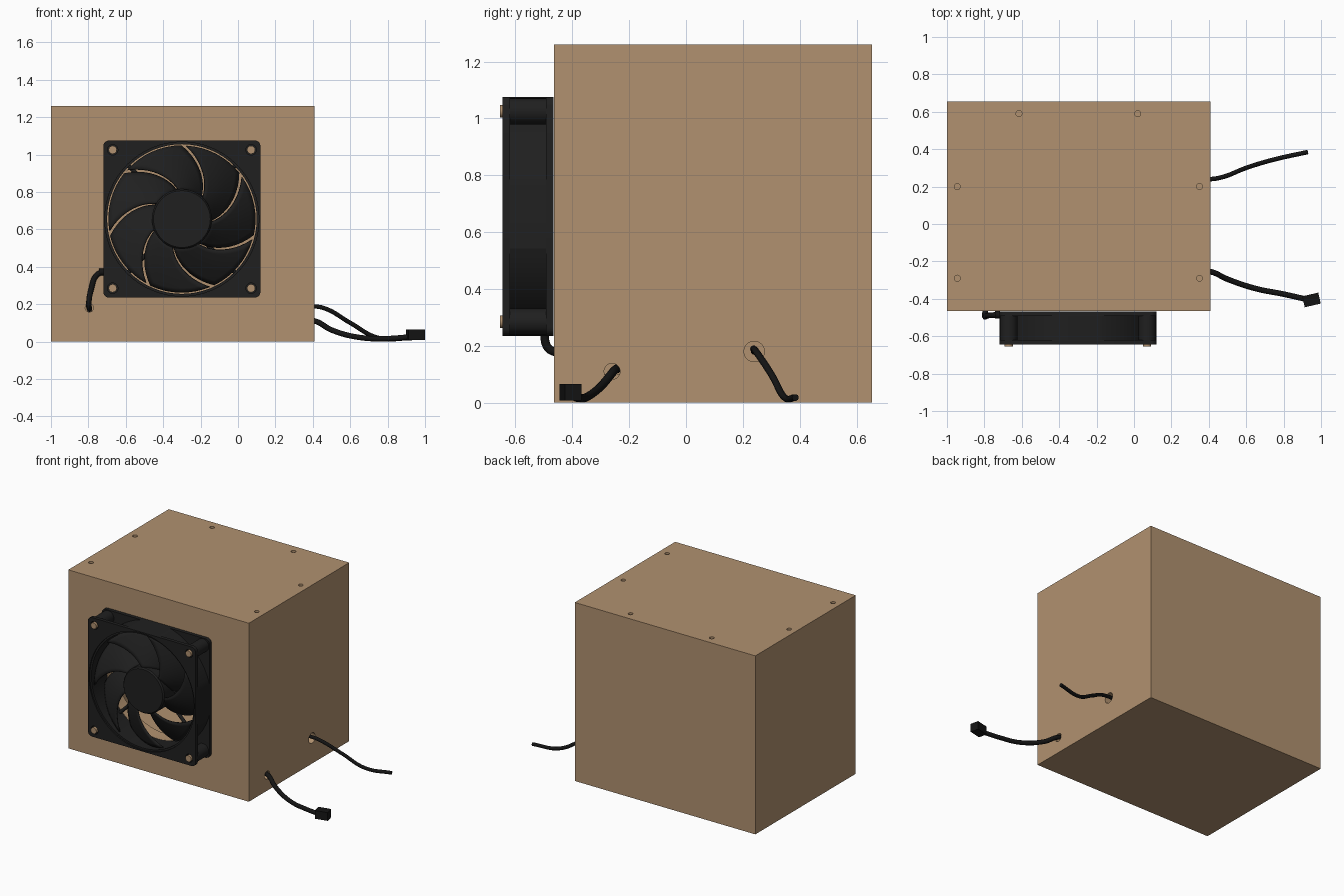
import bpy, bmesh
from math import cos, sin, pi, radians
from mathutils import Matrix, Vector

cube = bpy.data.objects.get("Cube")
if cube:
    bpy.data.objects.remove(cube, do_unlink=True)


def material(name, rgb):
    m = bpy.data.materials.new(name)
    m.use_nodes = True
    m.diffuse_color = (*rgb, 1)
    m.node_tree.nodes["Principled BSDF"].inputs["Base Color"].default_value = (*rgb, 1)
    return m


WOOD = material("tan wood", (0.44, 0.285, 0.16))
PLASTIC = material("black plastic", (0.014, 0.014, 0.014))
RUBBER = material("black rubber", (0.007, 0.007, 0.007))
AXIS = {"x": Matrix.Rotation(pi / 2, 4, "Y"), "y": Matrix.Rotation(pi / 2, 4, "X"), "z": Matrix()}


def make(name, bm, mat, smooth=False):
    bmesh.ops.recalc_face_normals(bm, faces=bm.faces[:])
    me = bpy.data.meshes.new(name)
    bm.to_mesh(me)
    bm.free()
    me.materials.append(mat)
    ob = bpy.data.objects.new(name, me)
    bpy.context.collection.objects.link(ob)
    if smooth:
        shade(ob)
    return ob


def shade(ob):
    bpy.ops.object.select_all(action="DESELECT")
    ob.select_set(True)
    bpy.context.view_layer.objects.active = ob
    bpy.ops.object.shade_smooth_by_angle(angle=radians(35))


def box(name, lo, hi, mat, round_y=0):
    lo, hi = Vector(lo), Vector(hi)
    bm = bmesh.new()
    bmesh.ops.create_cube(bm, size=1)
    bmesh.ops.scale(bm, vec=hi - lo, verts=bm.verts)
    bmesh.ops.translate(bm, vec=(lo + hi) / 2, verts=bm.verts)
    if round_y:
        along = [e for e in bm.edges if abs((e.verts[0].co - e.verts[1].co).y) > 1e-4]
        bmesh.ops.bevel(bm, geom=along, offset=round_y, segments=5, profile=0.5, affect="EDGES")
    return make(name, bm, mat)


def cyl(name, centre, r, length, axis, mat, r2=None, sides=32):
    bm = bmesh.new()
    bmesh.ops.create_cone(bm, cap_ends=True, segments=sides, radius1=r,
                          radius2=r if r2 is None else r2, depth=length)
    bmesh.ops.transform(bm, matrix=Matrix.Translation(centre) @ AXIS[axis], verts=bm.verts)
    return make(name, bm, mat, True)


def cut(ob, cutters, operation="DIFFERENCE"):
    for c in cutters:
        mod = ob.modifiers.new("cut", "BOOLEAN")
        mod.operation, mod.solver, mod.object = operation, "EXACT", c
    deps = bpy.context.evaluated_depsgraph_get()
    me = bpy.data.meshes.new_from_object(ob.evaluated_get(deps))
    ob.modifiers.clear()
    ob.data = me
    for c in cutters:
        bpy.data.objects.remove(c, do_unlink=True)
    shade(ob)


def cable(name, pts, r, mat=RUBBER):
    cu = bpy.data.curves.new(name, "CURVE")
    cu.dimensions, cu.bevel_depth, cu.bevel_resolution = "3D", r, 3
    cu.use_fill_caps = True
    sp = cu.splines.new("BEZIER")
    sp.bezier_points.add(len(pts) - 1)
    for p, co in zip(sp.bezier_points, pts):
        p.co = co
        p.handle_left_type = p.handle_right_type = "AUTO"
    cu.materials.append(mat)
    ob = bpy.data.objects.new(name, cu)
    bpy.context.collection.objects.link(ob)
    return ob


CX, CZ, HALF = -0.30, 0.655, 0.42          # fan centre and half width
FRONT, BACK = -0.645, -0.465               # fan depth range
CORNERS = [(CX + sx * 0.37, CZ + sz * 0.37) for sx in (-1, 1) for sz in (-1, 1)]

# Hollow wooden case with fan opening, cable holes and screw recesses
case = box("wooden_case", (-1, -0.465, 0), (0.41, 0.655, 1.26), WOOD)
cutters = [
    box("cavity", (-0.9, -0.375, 0.1), (0.31, 0.555, 1.16), WOOD),
    cyl("fan_opening", (CX, -0.43, CZ), 0.4, 0.2, "y", WOOD, sides=64),
    cyl("front_cable_hole", (0.37, -0.26, 0.11), 0.028, 0.2, "x", WOOD),
    cyl("rear_cable_hole", (0.37, 0.24, 0.18), 0.036, 0.2, "x", WOOD),
    cyl("fan_cable_hole", (-0.795, -0.43, 0.18), 0.022, 0.2, "y", WOOD),
]
for x, y in [(-0.615, 0.59), (0.02, 0.59), (-0.945, 0.2), (0.35, 0.2), (-0.945, -0.29), (0.35, -0.29)]:
    cutters.append(cyl("screw_recess", (x, y, 1.26), 0.016, 0.06, "z", WOOD, sides=20))
cut(case, cutters)

# Fan frame: two rounded flanges joined by a clipped barrel and corner posts
for name, y0, y1 in [("front_flange", FRONT, FRONT + 0.025), ("rear_flange", BACK - 0.027, BACK - 0.002)]:
    flange = box(name, (CX - HALF, y0, CZ - HALF), (CX + HALF, y1, CZ + HALF), PLASTIC, 0.03)
    tools = [cyl("mouth", (CX, (y0 + y1) / 2, CZ), 0.4, 0.1, "y", PLASTIC, sides=64)]
    if name == "front_flange":
        tools.append(cyl("mouth_step", (CX, y0, CZ), 0.412, 0.02, "y", PLASTIC, sides=64))
    for x, z in CORNERS:
        tools.append(cyl("bolt_hole", (x, (y0 + y1) / 2, z), 0.028, 0.1, "y", PLASTIC, sides=20))
    cut(flange, tools)

barrel = cyl("fan_barrel", (CX, (FRONT + BACK) / 2, CZ), 0.435, 0.135, "y", PLASTIC, sides=96)
cut(barrel, [box("clip", (CX - HALF, -1, CZ - HALF), (CX + HALF, 0, CZ + HALF), PLASTIC)], "INTERSECT")
cut(barrel, [cyl("bore", (CX, -0.55, CZ), 0.4, 0.5, "y", PLASTIC, sides=64)])

for x, z in CORNERS:
    cyl("corner_post", (x, (FRONT + BACK) / 2, z), 0.046, 0.13, "y", PLASTIC)
    cyl("fan_peg", (x, -0.605, z), 0.022, 0.1, "y", WOOD, sides=16)

# Rotor hub with a softened front rim
cyl("rotor_hub", (CX, -0.56, CZ), 0.16, 0.12, "y", PLASTIC, sides=48)
cyl("hub_cap", (CX, -0.625, CZ), 0.16, 0.01, "y", PLASTIC, r2=0.152, sides=48)

# Swept, pitched blades
BLADES, ROWS, COLS = 7, 10, 8
for b in range(BLADES):
    bm = bmesh.new()
    grid = []
    for i in range(ROWS + 1):
        r = 0.15 + 0.242 * i / ROWS
        lead = 88 - 175 * (0.4 - r) + b * 360 / BLADES
        row = []
        for j in range(COLS + 1):
            t = j / COLS
            a = radians(lead - 47.5 * t)
            y = -0.618 + 0.105 * t - 0.012 * sin(pi * t)
            row.append(bm.verts.new((CX + r * cos(a), y, CZ + r * sin(a))))
        grid.append(row)
    for i in range(ROWS):
        for j in range(COLS):
            bm.faces.new((grid[i][j], grid[i + 1][j], grid[i + 1][j + 1], grid[i][j + 1]))
    blade = make("fan_blade", bm, PLASTIC, True)
    solid = blade.modifiers.new("thickness", "SOLIDIFY")
    solid.thickness, solid.offset = 0.01, 0

# Motor mount and struts behind the rotor
cyl("motor_mount", (CX, -0.48, CZ), 0.165, 0.025, "y", PLASTIC, sides=48)
for k in range(4):
    a = pi / 4 + k * pi / 2
    rim = (CX + 0.41 * cos(a), -0.48, CZ + 0.41 * sin(a))
    cable("motor_strut", [(CX, -0.48, CZ), rim], 0.012, PLASTIC)

# Fan lead running from the frame into the case
cable("fan_lead", [(-0.70, -0.485, 0.38), (-0.755, -0.487, 0.355), (-0.785, -0.49, 0.28),
                   (-0.798, -0.49, 0.2), (-0.795, -0.46, 0.178), (-0.795, -0.36, 0.18)], 0.015)
cyl("lead_collar", (-0.73, -0.485, 0.372), 0.019, 0.025, "x", RUBBER, sides=16)

# Cables leaving the left wall
cable("rear_cable", [(0.25, 0.24, 0.18), (0.41, 0.24, 0.188), (0.47, 0.25, 0.175), (0.6, 0.3, 0.1),
                     (0.75, 0.345, 0.02), (0.93, 0.385, 0.018)], 0.012)
cable("front_cable", [(0.25, -0.24, 0.12), (0.41, -0.255, 0.11), (0.5, -0.295, 0.062),
                      (0.65, -0.345, 0.022), (0.8, -0.375, 0.016), (0.92, -0.402, 0.025)], 0.015)

# Plug on the front cable, turned with the cable
plug = box("cable_plug", (-0.044, -0.03, -0.029), (0.044, 0.03, 0.029), RUBBER)
plug.location = (0.949, -0.406, 0.036)
plug.rotation_euler = (0, 0, radians(13))
